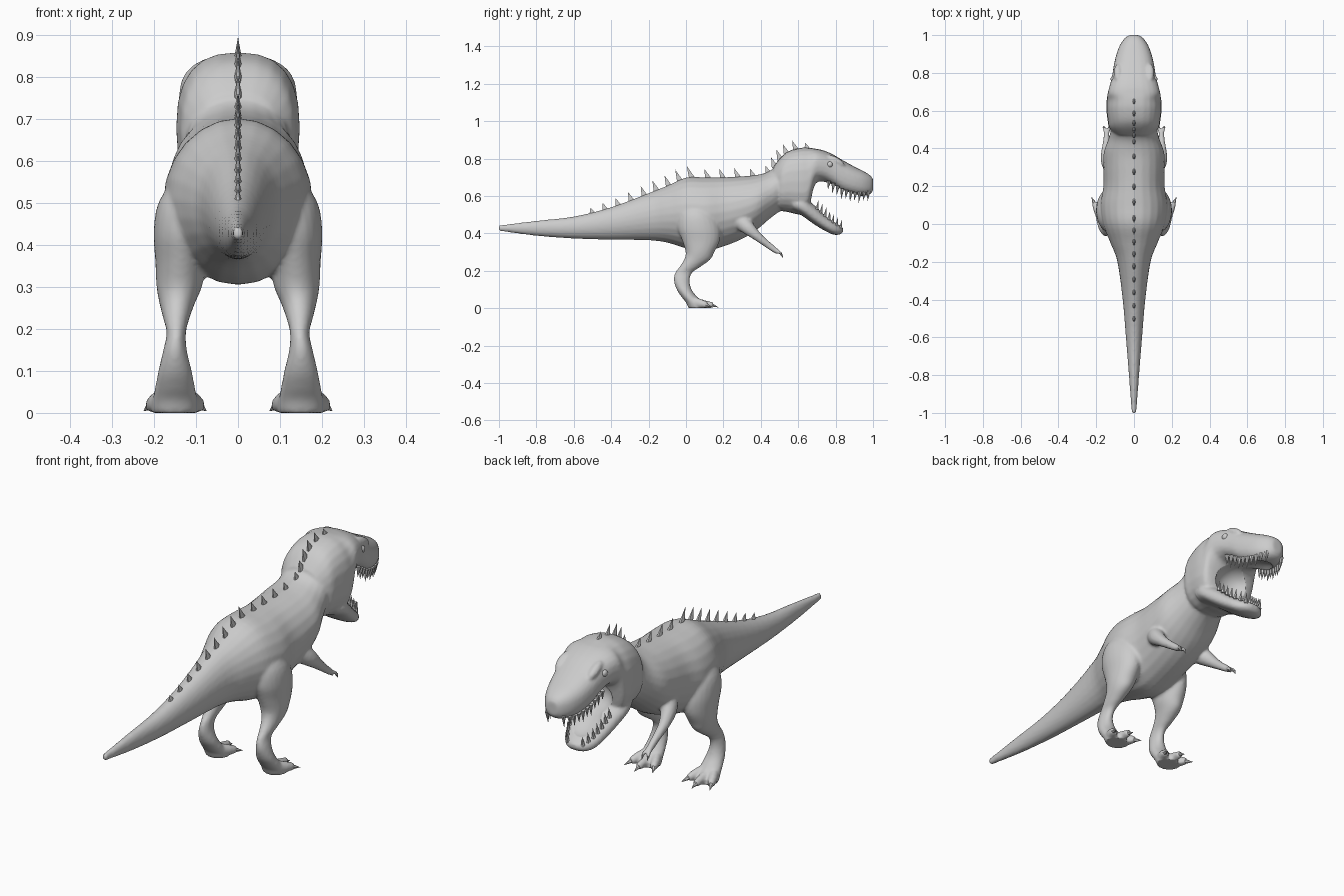
import bpy, bmesh, math
from mathutils import Vector, Matrix

if "Cube" in bpy.data.objects:
    bpy.data.objects.remove(bpy.data.objects["Cube"])


def catmull(a, b, c, d, t):
    return [0.5 * (2*q + (r-p)*t + (2*p-5*q+4*r-s)*t*t + (3*q-p-3*r+s)*t**3)
            for p, q, r, s in zip(a, b, c, d)]


def smooth_rows(rows, steps=4):
    out, n = [], len(rows)
    for i in range(n - 1):
        for k in range(steps):
            out.append(catmull(rows[max(i-1, 0)], rows[i], rows[i+1],
                               rows[min(i+2, n-1)], k / steps))
    return out + [list(rows[-1])]


def loft(bm, rows, normal=None, power=2.0, sides=24):
    """rows: x, y, z, half width, half depth; rings face `normal` or the path."""
    rows = smooth_rows(rows)
    pts = [Vector(r[:3]) for r in rows]
    rings = []
    for i, r in enumerate(rows):
        d = Vector(normal) if normal else pts[min(i+1, len(pts)-1)] - pts[max(i-1, 0)]
        d.normalize()
        u = Vector((1, 0, 0)) - d * d.x
        u = u.normalized() if u.length > 0.1 else Vector((0, 1, 0))
        v = d.cross(u)
        ring = []
        for k in range(sides):
            a = 2 * math.pi * k / sides
            c, s = math.cos(a), math.sin(a)
            c = math.copysign(abs(c) ** (2 / power), c)
            s = math.copysign(abs(s) ** (2 / power), s)
            ring.append(bm.verts.new(pts[i] + u*c*max(r[3], .002) + v*s*max(r[4], .002)))
        rings.append(ring)
    for a, b in zip(rings, rings[1:]):
        for k in range(sides):
            m = (k + 1) % sides
            bm.faces.new((a[k], a[m], b[m], b[k]))
    bm.faces.new(rings[0])
    bm.faces.new(rings[-1])


def profile(table):
    """y, top, bottom, half width -> loft rows"""
    return [(0, y, (t + b) / 2, w, (t - b) / 2) for y, t, b, w in table]


def cone(bm, base, tip, r, flat=1.0, sides=6):
    base, tip = Vector(base), Vector(tip)
    q = (tip - base).to_track_quat('Z', 'Y')
    ring = []
    for k in range(sides):
        a = 2 * math.pi * k / sides
        o = q @ Vector((math.cos(a) * r, math.sin(a) * r, 0))
        o.x *= flat
        ring.append(bm.verts.new(base + o))
    t = bm.verts.new(tip)
    for k in range(sides):
        bm.faces.new((ring[k], ring[(k+1) % sides], t))
    bm.faces.new(ring)


def ball(bm, center, size, tilt=0.0):
    m = (Matrix.Translation(center) @ Matrix.Rotation(tilt, 4, 'X')
         @ Matrix.Diagonal((*size, 1)))
    bmesh.ops.create_icosphere(bm, subdivisions=3, radius=1, matrix=m)


def finish(bm, name):
    bmesh.ops.recalc_face_normals(bm, faces=bm.faces[:])
    me = bpy.data.meshes.new(name)
    bm.to_mesh(me)
    bm.free()
    ob = bpy.data.objects.new(name, me)
    bpy.context.collection.objects.link(ob)
    return ob


def lookup(table, y, col):
    for a, b in zip(table, table[1:]):
        if a[0] <= y <= b[0]:
            return a[col] + (b[col] - a[col]) * (y - a[0]) / (b[0] - a[0])
    return table[-1][col]


# profiles: y, top, bottom, half width
trunk = [(-1, .443, .413, .012), (-.8, .467, .387, .027), (-.6, .49, .372, .043),
         (-.4, .54, .366, .06), (-.2, .615, .363, .088), (-.1, .655, .35, .125),
         (0, .698, .32, .165), (.1, .70, .305, .178), (.2, .70, .33, .162),
         (.3, .705, .37, .163), (.38, .713, .42, .16), (.45, .735, .48, .135),
         (.51, .79, .52, .12), (.57, .83, .53, .11)]
skull = [(.47, .76, .54, .10), (.51, .81, .52, .132), (.55, .84, .513, .14),
         (.61, .857, .50, .147), (.655, .858, .515, .145), (.69, .853, .655, .14),
         (.73, .845, .675, .13), (.78, .825, .655, .117), (.84, .79, .617, .107),
         (.9, .757, .602, .093), (.95, .732, .60, .073), (.985, .71, .61, .047),
         (1.0, .69, .63, .025)]
jaw = [(.57, .60, .52, .12), (.62, .60, .495, .135), (.68, .56, .452, .12),
       (.74, .505, .415, .10), (.79, .465, .393, .08), (.825, .44, .395, .052),
       (.84, .43, .408, .02)]

# skin: trunk, head and jaw
bm = bmesh.new()
loft(bm, profile(trunk), (0, 1, 0))
loft(bm, profile(skull), (0, 1, 0), 2.5)
loft(bm, profile(jaw), (0, 1, 0), 2.5)

leg = [(.10, .05, .56, .05, .06), (.115, .06, .50, .075, .10), (.125, .07, .43, .076, .115),
       (.135, .08, .36, .062, .10), (.14, .075, .30, .054, .077), (.145, .06, .26, .042, .07),
       (.147, .02, .22, .03, .056), (.147, -.012, .19, .023, .046), (.15, -.023, .15, .028, .042),
       (.15, -.01, .10, .04, .04), (.15, .018, .06, .048, .042), (.15, .045, .03, .054, .045),
       (.15, .06, 0, .054, .048)]
arm = [(.11, .29, .47, .045, .05), (.14, .33, .43, .035, .038), (.15, .38, .385, .024, .025),
       (.147, .43, .345, .018, .019), (.145, .47, .315, .016, .016), (.145, .495, .296, .012, .012)]
for s in (-1, 1):
    # legs and toes
    loft(bm, [(s*r[0], *r[1:]) for r in leg], (0, 0, 1))
    for dx, ty in ((-.058, .115), (0, .145), (.058, .115)):
        x = s * (.15 + dx)
        loft(bm, [(s*(.15 + dx*.4), .03, .035, .022, .03), (s*(.15 + dx*.8), .08, .024, .02, .024),
                  (x, ty, .016, .015, .016)], sides=12)
    # arms and fingers
    loft(bm, [(s*r[0], *r[1:]) for r in arm], sides=16)
    for dx in (-.012, .012):
        loft(bm, [(s*.145, .47, .315, .01, .01), (s*(.145 + dx), .50, .298, .009, .009),
                  (s*(.145 + dx*1.2), .515, .285, .007, .007)], sides=10)
    # brow ridges
    ball(bm, (s*.085, .80, .788), (.022, .055, .02), -.5)
body = finish(bm, "body_skin")

# fuse the skin, then hollow the mouth
m = body.modifiers.new("fuse", 'REMESH')
m.mode, m.voxel_size = 'VOXEL', .0075
cutters = []
for c, size, tilt in (((0, .70, .605), (.092, .08, .08), 0),
                      ((0, .82, .63), (.073, .13, .038), -.33),
                      ((0, .745, .508), (.066, .085, .028), -.67)):
    bm = bmesh.new()
    ball(bm, c, size, tilt)
    cut = finish(bm, "mouth_cutter")
    cut.hide_render = True
    cutters.append(cut)
    m = body.modifiers.new("hollow", 'BOOLEAN')
    m.operation, m.object = 'DIFFERENCE', cut
m = body.modifiers.new("relax", 'SMOOTH')
m.factor, m.iterations = .5, 4
bpy.context.view_layer.objects.active = body
body.select_set(True)
bpy.ops.object.convert(target='MESH')
bpy.ops.object.shade_smooth_by_angle(angle=math.radians(50))
for cut in cutters:
    bpy.data.objects.remove(cut)

# spikes along the back
bm = bmesh.new()
for y, h in ((-.5, .022), (-.43, .03), (-.36, .034), (-.29, .04), (-.22, .045), (-.155, .05),
             (-.09, .05), (-.03, .055), (.035, .062), (.12, .045), (.2, .045), (.28, .045),
             (.36, .035), (.44, .03), (.475, .04), (.505, .045), (.54, .045), (.59, .045), (.65, .028)):
    z = max(lookup(trunk, y, 1) if y < .52 else 0, lookup(skull, y, 1) if y > .47 else 0)
    cone(bm, (0, y, z - .012), (0, y - h*.5, z + h), .02, .5)
finish(bm, "back_spikes")

# teeth along both jaws
bm = bmesh.new()
for s in (-1, 1):
    for i in range(10):
        y = .765 + i * .0235
        x, z = s * lookup(skull, y, 3) * .8, lookup(skull, y, 2) + .02
        cone(bm, (x, y, z), (x*.98, y - .006, z - (.058 if i % 2 else .048)), .011)
    for i in range(7):
        y = .70 + i * .021
        x, z = s * lookup(jaw, y, 3) * .8, lookup(jaw, y, 1) - .014
        cone(bm, (x, y, z), (x, y + .008, z + .05), .01)
finish(bm, "teeth")

# claws on toes and fingers, and eyes
bm, eyes = bmesh.new(), bmesh.new()
for s in (-1, 1):
    for dx, ty in ((-.058, .105), (0, .135), (.058, .105)):
        cone(bm, (s*(.15 + dx), ty, .018), (s*(.15 + dx*1.3), ty + .04, .004), .012)
    for dx in (-.014, .014):
        cone(bm, (s*(.145 + dx), .51, .288), (s*(.145 + dx), .52, .266), .007)
    ball(eyes, (s*.112, .768, .768), (.012, .016, .016))
finish(bm, "claws")
eye = finish(eyes, "eyes")
for p in eye.data.polygons:
    p.use_smooth = True
